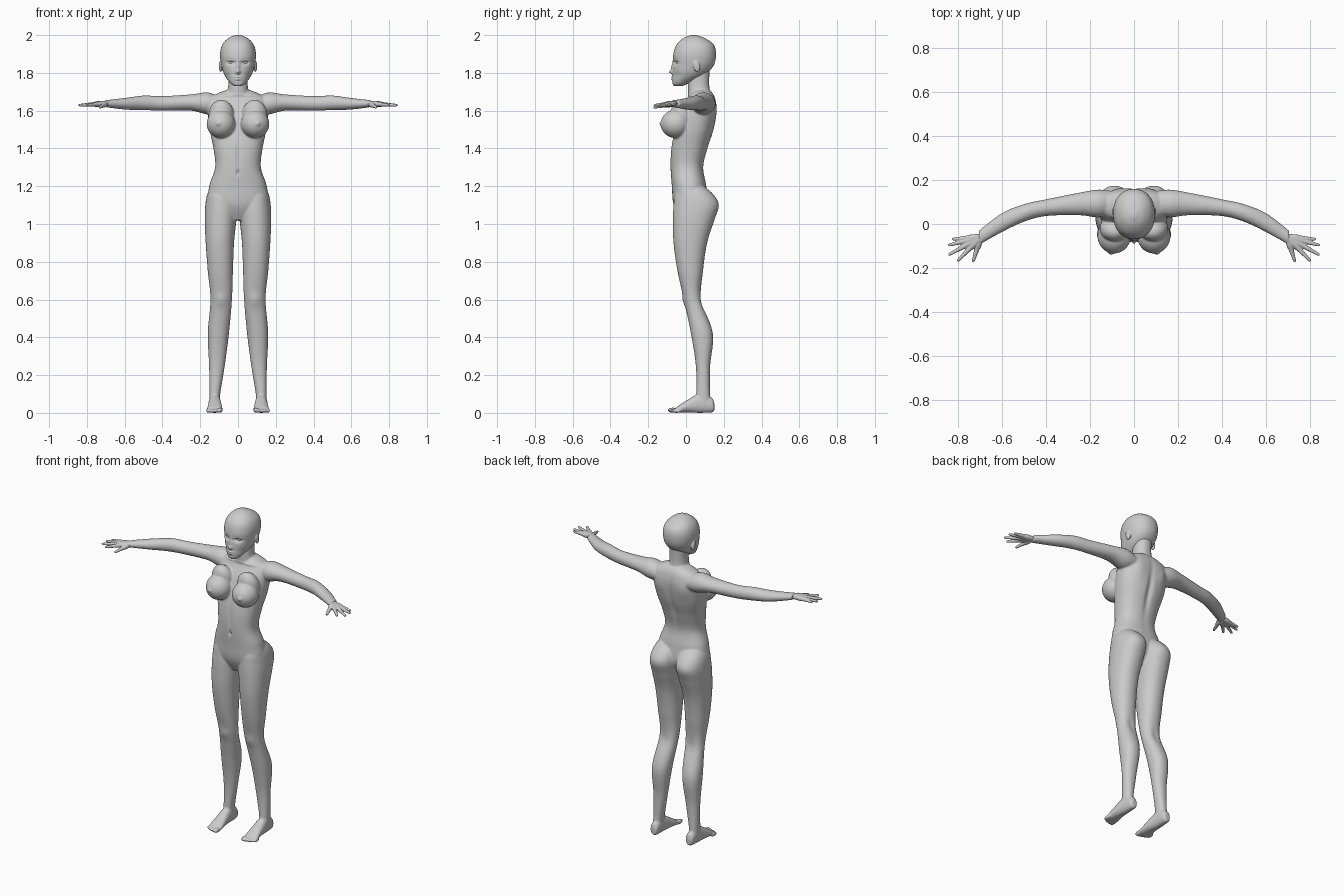
import bpy, bmesh
from math import sin, cos, pi, exp, radians
from mathutils import Vector, Matrix

if "Cube" in bpy.data.objects:
    bpy.data.objects.remove(bpy.data.objects["Cube"])


def skin(bm, rings):
    """Bridge point rings into a closed shell."""
    vs = [[bm.verts.new(p) for p in r] for r in rings]
    n = len(vs[0])
    for a, b in zip(vs, vs[1:]):
        for i in range(n):
            j = (i + 1) % n
            bm.faces.new((a[i], a[j], b[j], b[i]))
    bm.faces.new(vs[0][::-1])
    bm.faces.new(vs[-1])


def spline(rows, steps=8):
    """Catmull-Rom interpolation of number rows."""
    out = []
    for i in range(len(rows) - 1):
        p0, p1, p2 = rows[max(i - 1, 0)], rows[i], rows[i + 1]
        p3 = rows[min(i + 2, len(rows) - 1)]
        for k in range(steps):
            t = k / steps
            out.append([b + 0.5 * t * (c - a + t * (2 * a - 5 * b + 4 * c - d
                                                    + t * (3 * (b - c) + d - a)))
                        for a, b, c, d in zip(p0, p1, p2, p3)])
    return out + [list(rows[-1])]


def loft(bm, axis, rows, s=1, p=2.2, n=48):
    """Rows are (position on axis, a0, a1, b0, b1): bounds in the other two axes."""
    rings = []
    for t, a0, a1, b0, b1 in spline(rows):
        ring = []
        for k in range(n):
            c, d = cos(2 * pi * k / n), sin(2 * pi * k / n)
            a = (a0 + a1) / 2 + (a1 - a0) / 2 * abs(c) ** (2 / p) * (1 if c > 0 else -1)
            b = (b0 + b1) / 2 + (b1 - b0) / 2 * abs(d) ** (2 / p) * (1 if d > 0 else -1)
            x, y, z = {'x': (t, a, b), 'y': (a, t, b), 'z': (a, b, t)}[axis]
            ring.append((x * s, y, z))
        rings.append(ring)
    skin(bm, rings)


def centred(bm, rows, p=2.2):
    """Upright loft, symmetric in x. Rows are (z, half width, front, back)."""
    loft(bm, 'z', [(z, -w, w, f, b) for z, w, f, b in rows], p=p, n=60)


def ball(bm, c, r, s=1, tilt=0):
    m = (Matrix.Translation((c[0] * s, c[1], c[2])) @ Matrix.Rotation(tilt, 4, 'X')
         @ Matrix.Diagonal((*r, 1)))
    bmesh.ops.create_uvsphere(bm, u_segments=32, v_segments=20, radius=1, matrix=m)


def finish(bm, name, voxel=0, smooth=0, bumps=()):
    """Fuse the shells, relax the skin, then push soft bumps (x, y, z, rx, rz, dy)."""
    bmesh.ops.recalc_face_normals(bm, faces=bm.faces)
    me = bpy.data.meshes.new(name)
    bm.to_mesh(me)
    bm.free()
    ob = bpy.data.objects.new(name, me)
    bpy.context.collection.objects.link(ob)
    if voxel:
        m = ob.modifiers.new("fuse", 'REMESH')
        m.mode = 'VOXEL'
        m.voxel_size = voxel
        m = ob.modifiers.new("relax", 'SMOOTH')
        m.factor, m.iterations = 0.5, smooth
        dg = bpy.context.evaluated_depsgraph_get()
        me = bpy.data.meshes.new_from_object(ob.evaluated_get(dg))
        ob.modifiers.clear()
        ob.data = me
    for cx, cy, cz, rx, rz, dy in bumps:
        for x0 in {cx, -cx}:
            for v in me.vertices:
                z, x = (v.co.z - cz) / rz, (v.co.x - x0) / rx
                if abs(z) < 2.5 and abs(x) < 2.5:
                    v.co.y += dy * exp(-x * x - z * z - ((v.co.y - cy) / .045) ** 2)
    for f in me.polygons:
        f.use_smooth = True


# Body: torso and neck
bm = bmesh.new()
centred(bm, [(1.02, .04, -.03, .07), (1.1, .155, -.066, .115), (1.2, .152, -.075, .108),
             (1.3, .121, -.082, .092), (1.4, .13, -.078, .115), (1.5, .15, -.058, .147),
             (1.6, .16, -.025, .162), (1.66, .153, .008, .156), (1.695, .1, .025, .14),
             (1.71, .055, .04, .12)], 2.35)
centred(bm, [(1.64, .08, .02, .15), (1.72, .053, .01, .125), (1.82, .05, .02, .125)])

leg = [(1.21, .03, .135, -.03, .08), (1.16, .01, .162, -.058, .142), (1.1, .005, .173, -.066, .174),
       (1.02, .009, .176, -.069, .15), (.9, .021, .171, -.066, .112), (.75, .027, .16, -.045, .09),
       (.6, .032, .146, -.011, .082), (.42, .048, .16, .026, .142), (.25, .07, .153, .052, .128),
       (.1, .094, .152, .054, .127), (.05, .094, .152, .045, .135)]
foot = [(.15, .105, .139, .012, .05), (.135, .097, .147, .002, .08), (.07, .092, .154, 0, .1),
        (0, .085, .16, .002, .064), (-.055, .08, .166, 0, .028)]
arm = [(.09, .05, .145, 1.59, 1.67), (.16, .03, .156, 1.58, 1.696), (.25, .04, .142, 1.6, 1.686),
       (.4, .036, .112, 1.6, 1.677), (.5, .01, .09, 1.603, 1.68), (.6, -.037, .049, 1.606, 1.667),
       (.705, -.096, -.03, 1.619, 1.655)]
for s in (1, -1):
    loft(bm, 'z', leg, s)
    loft(bm, 'y', foot, s)
    loft(bm, 'x', arm, s, p=2)
    # Toes, shrinking outwards
    for i in range(5):
        r = .011 if i else .0145
        ball(bm, (.094 + .0165 * i, -.071 + .0015 * i * i, r), (r * .85, .026, r), s)
    # Chest
    ball(bm, (.09, -.055, 1.53), (.076, .079, .075), s)
    ball(bm, (.088, -.02, 1.575), (.068, .055, .085), s, .3)
finish(bm, "body", .005, 7, [
    (0, .14, 1.45, .018, .16, -.012),     # spine
    (0, -.08, 1.36, .01, .08, .006),      # midline
    (0, -.08, 1.272, .007, .014, .01),    # navel
    (.07, .01, 1.682, .055, .009, -.007),  # collarbone
    (.085, .16, 1.58, .04, .055, .007),   # shoulder blade
    (.09, -.01, .595, .03, .035, -.007),  # kneecap
    (.09, .085, .58, .022, .05, -.006),   # back of knee
    (.106, -.135, 1.532, .012, .012, -.008)])

# Hands: digits fan out from the wrist, so the palm forms where they fuse
digit = [(0, .015), (.3, .0155), (.52, .0115), (.75, .0088), (.96, .0065), (1, .002)]
for s, side in ((1, "left"), (-1, "right")):
    bm = bmesh.new()
    for angle, length in ((-4, .13), (-14, .152), (-29, .167), (-46, .152), (-73, .118)):
        d = Vector((cos(radians(angle)), sin(radians(angle)), -.06))
        if angle < -60:
            d.z = -.18
        rot = d.to_track_quat('Z', 'Y')
        rings = []
        for t, r in spline(digit, 5):
            c = Vector((.697, -.06, 1.638)) + d * length * t
            ring = [c + rot @ Vector((cos(k * pi / 8) * r, sin(k * pi / 8) * r, 0))
                    for k in range(16)]
            rings.append([(v.x * s, v.y, v.z) for v in ring])
        skin(bm, rings)
    finish(bm, side + "_hand", .003, 3)

# Head with ears
bm = bmesh.new()
centred(bm, [(1.73, .018, -.064, -.02), (1.745, .04, -.071, .015), (1.79, .072, -.071, .1),
             (1.84, .088, -.069, .147), (1.9, .095, -.067, .159), (1.95, .083, -.05, .146),
             (1.985, .05, -.012, .098), (2.001, .01, .03, .05)])
for s in (1, -1):
    ball(bm, (.091, .056, 1.836), (.01, .018, .032), s, .2)
finish(bm, "head", .003, 4, [
    (.037, -.06, 1.855, .023, .013, .015),   # eye socket
    (.037, -.05, 1.865, .021, .004, -.006),  # upper lid
    (0, -.07, 1.832, .01, .028, -.009),      # nose bridge
    (0, -.075, 1.805, .012, .011, -.016),    # nose tip
    (0, -.07, 1.778, .019, .005, -.007),     # upper lip
    (0, -.07, 1.766, .017, .005, -.008),     # lower lip
    (.055, -.04, 1.785, .02, .02, .005)])    # cheek hollow

# Eyes
for s, side in ((1, "left"), (-1, "right")):
    bm = bmesh.new()
    ball(bm, (.037, -.034, 1.855), (.017, .016, .014), s)
    finish(bm, side + "_eye")
